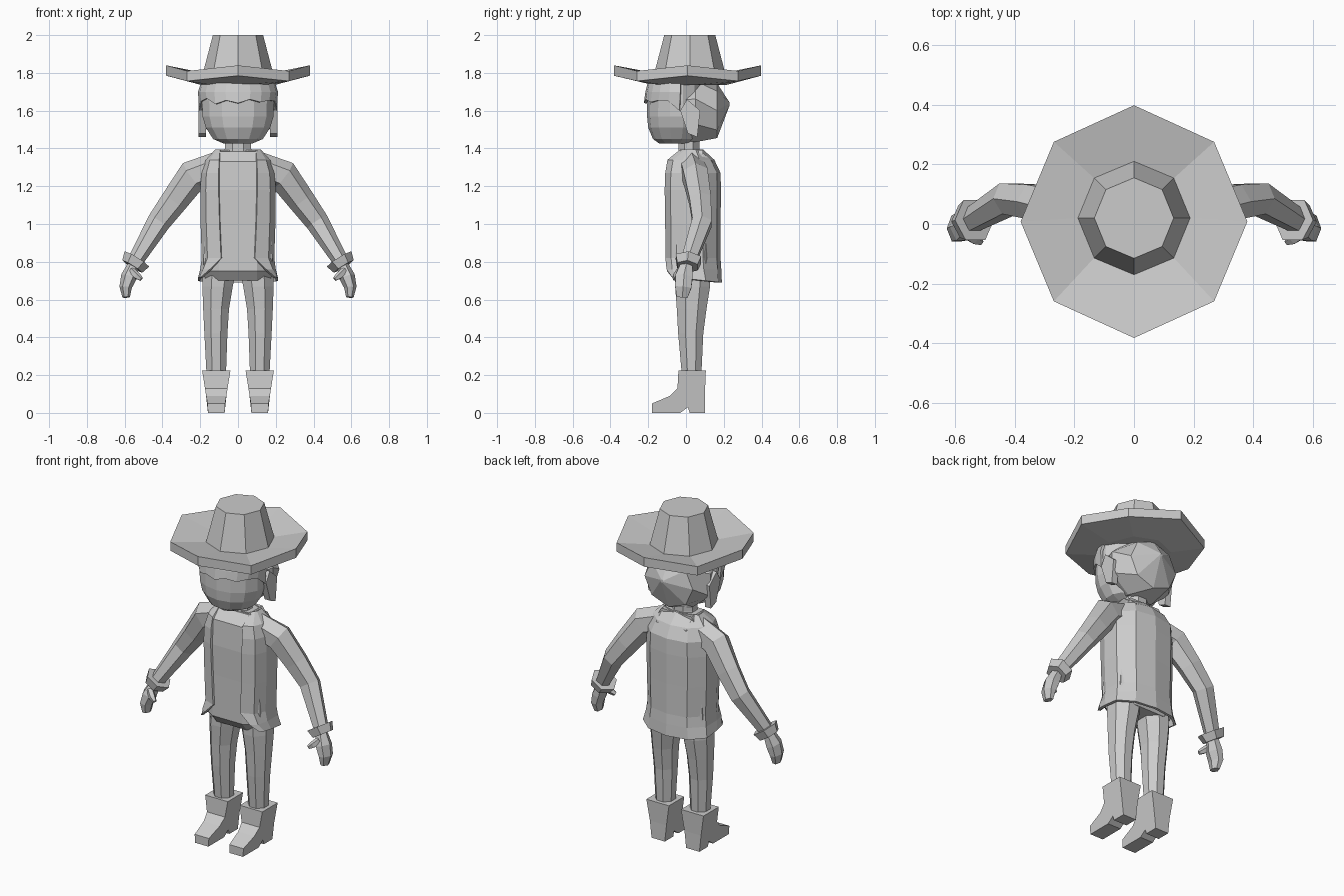
import bpy, bmesh, math
from mathutils import Vector

mat = bpy.data.materials.new("plain grey")
mat.diffuse_color = (0.6, 0.6, 0.6, 1)


def finish(name, bm, mirror=False, thick=0.0):
    bmesh.ops.recalc_face_normals(bm, faces=bm.faces)
    me = bpy.data.meshes.new(name)
    bm.to_mesh(me)
    bm.free()
    me.materials.append(mat)
    ob = bpy.data.objects.new(name, me)
    bpy.context.collection.objects.link(ob)
    if thick:
        mod = ob.modifiers.new("thickness", 'SOLIDIFY')
        mod.thickness = thick
        mod.offset = -1
    if mirror:
        ob.modifiers.new("mirror", 'MIRROR').use_mirror_merge = False
    return ob


def loft(name, rings, closed=True, caps=True, mirror=False, thick=0.0):
    """Skin a list of equal-length point rings."""
    bm = bmesh.new()
    vs = [[bm.verts.new(p) for p in r] for r in rings]
    n = len(vs[0])
    for a, b in zip(vs, vs[1:]):
        for i in range(n if closed else n - 1):
            j = (i + 1) % n
            bm.faces.new((a[i], a[j], b[j], b[i]))
    if closed and caps:
        bm.faces.new(vs[0])
        bm.faces.new(vs[-1])
    return finish(name, bm, mirror, thick)


def flat_ring(cx, cy, z, rx, ry, n=8, turn=0.0):
    return [(cx + rx * math.cos(turn + math.tau * i / n),
             cy + ry * math.sin(turn + math.tau * i / n), z) for i in range(n)]


def tube(name, stops, n=6):
    """Mirrored limb: stops are (x, y, z, radius across, radius front-back)."""
    pts = [Vector(s[:3]) for s in stops]
    rings = []
    for i, s in enumerate(stops):
        d = pts[min(i + 1, len(pts) - 1)] - pts[max(i - 1, 0)]
        u = Vector((0, 1, 0)).cross(d).normalized()
        v = d.cross(u).normalized()
        rings.append([pts[i] + u * s[3] * math.cos(math.tau * k / n)
                      + v * s[4] * math.sin(math.tau * k / n) for k in range(n)])
    return loft(name, rings, mirror=True)


# Hat: wavy eight-sided brim and tapered crown
def brim_ring(z_card, z_diag):
    out = []
    for i in range(8):
        a = math.tau * i / 8
        out.append((0.38 * math.cos(a), 0.008 + (0.39 if i % 2 == 0 else 0.378) * math.sin(a),
                    z_card if i % 2 == 0 else z_diag))
    return out


loft("hat_brim", [flat_ring(0, 0.02, 1.735, 0.19, 0.19), brim_ring(1.785, 1.757),
                  brim_ring(1.84, 1.81), flat_ring(0, 0.02, 1.79, 0.19, 0.19)])
loft("hat_crown", [flat_ring(0, 0.02, 1.775, 0.192, 0.194),
                   flat_ring(0, 0.02, 2.0, 0.133, 0.135)])

# Back of head: faceted shell closing to a point behind
def back_ring(y, rx, zc, rz, k=0.0):
    return [(rx * math.cos(k + math.tau * i / 8), y, zc + rz * math.sin(k + math.tau * i / 8))
            for i in range(8)]


loft("head_back", [back_ring(0.0, 0.195, 1.595, 0.165, math.pi / 8),
                   back_ring(0.05, 0.215, 1.595, 0.175, math.pi / 8),
                   back_ring(0.165, 0.16, 1.6, 0.145),
                   back_ring(0.23, 0.01, 1.635, 0.01, math.pi / 8)])

# Face and beard: rounded front of the head
loft("face", [flat_ring(0, -0.05, z, rx, ry, 14, math.pi / 14) for z, rx, ry in (
    (1.425, 0.075, 0.09), (1.45, 0.135, 0.125), (1.51, 0.175, 0.15),
    (1.57, 0.193, 0.156), (1.65, 0.195, 0.155), (1.76, 0.19, 0.15))])

# Fringe: jagged strip under the hat
jag = [1.60, 1.65, 1.665, 1.635, 1.655, 1.64, 1.66, 1.645, 1.655, 1.65, 1.60]
low, mid, high = [], [], []
for i, z in enumerate(jag):
    a = math.pi * (1.0 + i / 10)
    c, s = math.cos(a), math.sin(a)
    low.append((0.205 * c, -0.035 + 0.188 * s, z))
    mid.append((0.212 * c, -0.03 + 0.185 * s, 1.70))
    high.append((0.195 * c, -0.03 + 0.172 * s, 1.752))
loft("fringe", [low, mid, high], closed=False, thick=0.015)

# Sideburns: plates at the jaw
loft("sideburn", [[(x, 0.005, 1.66), (x, -0.03, 1.60), (x, 0.01, 1.48), (x, 0.06, 1.46),
                   (x, 0.075, 1.6)] for x in (0.17, 0.208)], mirror=True)

# Neck
loft("neck", [flat_ring(0, 0.015, z, r, 0.06, 8, math.pi / 8)
              for z, r in ((1.34, 0.09), (1.40, 0.075), (1.47, 0.075))])

# Shirt: inner torso
loft("shirt", [[(sx * x, y, z) for sx, x, y in (
    (1, 0.1, yf), (1, w, yf + 0.05), (1, w, yb - 0.05), (1, 0.1, yb),
    (-1, 0.1, yb), (-1, w, yb - 0.05), (-1, w, yf + 0.05), (-1, 0.1, yf))]
    for z, w, yf, yb in ((0.70, 0.17, -0.06, 0.13), (0.75, 0.185, -0.1, 0.155),
                         (1.0, 0.175, -0.1, 0.155), (1.18, 0.175, -0.103, 0.155),
                         (1.33, 0.15, -0.095, 0.14), (1.385, 0.11, -0.04, 0.08))])

# Jacket: open shell with front edges curving out at the hem
rows = []
for z, e, w, yf, yb in ((0.69, 0.195, 0.213, -0.075, 0.19), (0.76, 0.15, 0.2, -0.103, 0.187),
                        (0.82, 0.09, 0.192, -0.109, 0.183), (1.0, 0.098, 0.198, -0.11, 0.183),
                        (1.18, 0.103, 0.2, -0.113, 0.185), (1.27, 0.103, 0.195, -0.11, 0.183),
                        (1.34, 0.1, 0.17, -0.098, 0.15), (1.395, 0.095, 0.12, -0.03, 0.09)):
    d = yb - yf
    half = [(e, yf), (e + (w - e) * 0.7, yf + 0.03), (w, yf + 0.33 * d),
            (w, yf + 0.68 * d), (0.62 * w, yb - 0.02)]
    drop = 0.03 if z < 0.7 else 0.0
    rows.append([(x, y, z + drop * (1 - (y - yf) / d)) for x, y in half] + [(0, yb, z)]
                + [(-x, y, z + drop * (1 - (y - yf) / d)) for x, y in reversed(half)])
loft("jacket", rows, closed=False, thick=0.014)

# Yoke: slab closing the top of the shoulders
loft("jacket_yoke", [[(-x, -0.03, z), (x, -0.03, z), (x, 0.09, z), (-x, 0.09, z)]
                     for x, z in ((0.12, 1.36), (0.1, 1.392))])

# Sleeves, cuffs, hands and thumbs
tube("sleeve", [(0.10, 0.03, 1.305, 0.08, 0.07), (0.24, 0.05, 1.255, 0.085, 0.075),
                (0.335, 0.075, 1.125, 0.072, 0.066), (0.42, 0.085, 1.01, 0.062, 0.06),
                (0.54, 0.015, 0.81, 0.042, 0.045)])
tube("cuff", [(0.535, 0.013, 0.815, 0.077, 0.078), (0.56, 0.008, 0.775, 0.062, 0.062)])
tube("hand", [(0.55, 0.005, 0.79, 0.03, 0.035), (0.578, -0.01, 0.72, 0.042, 0.052),
              (0.595, -0.015, 0.665, 0.033, 0.05), (0.592, -0.02, 0.612, 0.02, 0.033)])
tube("thumb", [(0.565, -0.03, 0.755, 0.02, 0.02), (0.535, -0.05, 0.725, 0.02, 0.02),
               (0.512, -0.06, 0.708, 0.012, 0.012)], 5)

# Hips and trouser legs
loft("hips", [flat_ring(0, 0.035, z, x, y, 8, math.pi / 8)
              for z, x, y in ((0.70, 0.11, 0.085), (0.78, 0.18, 0.12))])
loft("trouser_leg", [flat_ring(x, y, z, rx, ry, 8, math.pi / 8) for x, y, z, rx, ry in (
    (0.115, 0.03, 0.19, 0.055, 0.055), (0.117, 0.025, 0.42, 0.066, 0.072),
    (0.116, 0.03, 0.55, 0.074, 0.085), (0.108, 0.035, 0.67, 0.087, 0.1),
    (0.1, 0.035, 0.75, 0.095, 0.1))], mirror=True)

# Boots: side profile with toe and heel, wider towards the top
profile = [(-0.18, 0), (-0.18, 0.05), (-0.085, 0.09), (-0.045, 0.13), (-0.04, 0.225),
           (0.105, 0.225), (0.1, 0.1), (0.1, 0), (0.02, 0), (0.01, 0.03), (-0.03, 0)]
loft("boot", [[(0.115 + s * (0.044 + 0.031 * max(0, z - 0.03) / 0.195), y, z)
               for y, z in profile] for s in (-1, 1)], mirror=True)
